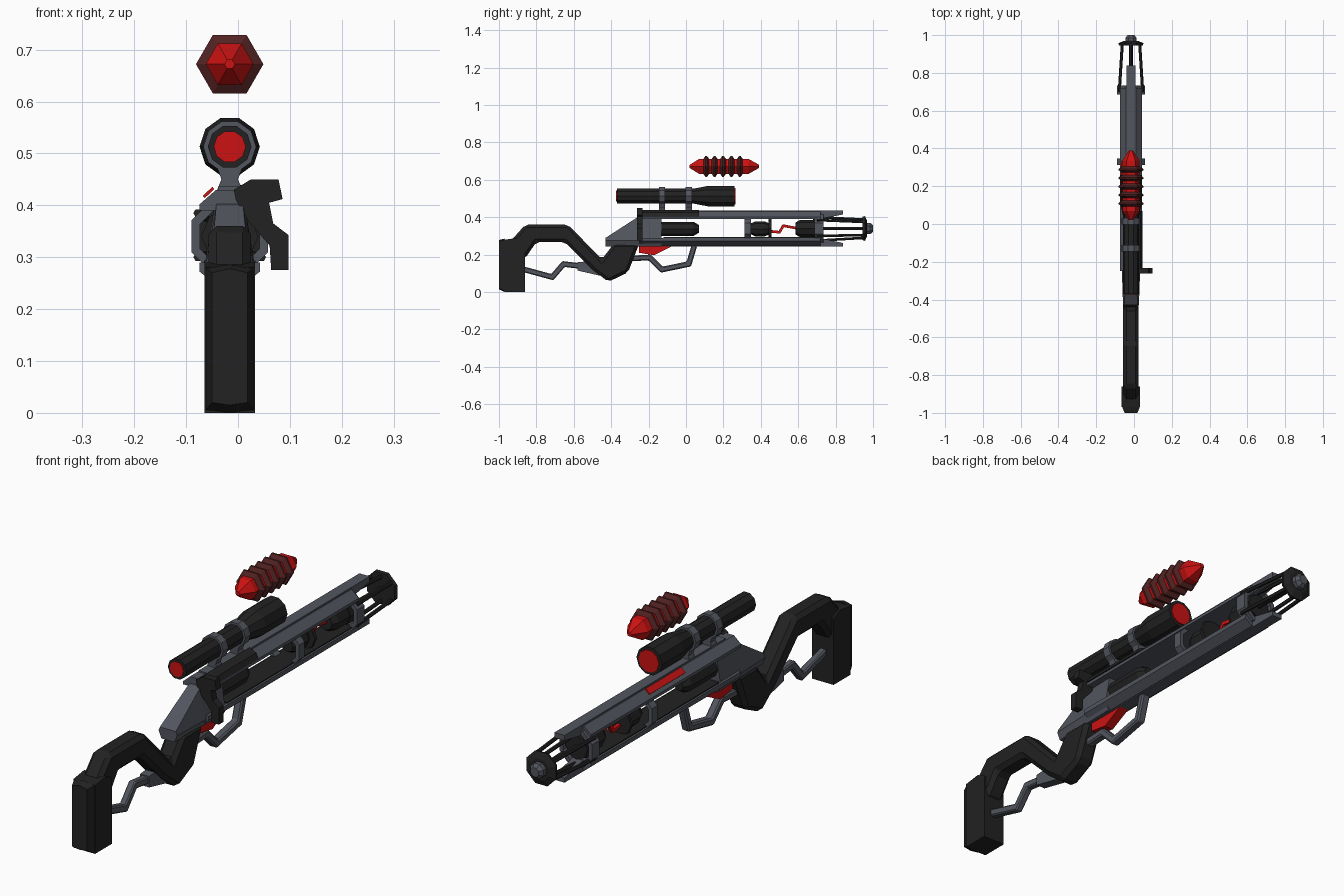
import bpy, bmesh, math
from mathutils import Vector

if "Cube" in bpy.data.objects:
    bpy.data.objects.remove(bpy.data.objects["Cube"])

CX = -0.016  # centre line of the body


def material(name, rgb):
    m = bpy.data.materials.new(name)
    m.diffuse_color = (*rgb, 1)
    m.use_nodes = True
    m.node_tree.nodes["Principled BSDF"].inputs["Base Color"].default_value = m.diffuse_color
    return m


BLACK = material("black", (0.016, 0.016, 0.016))
GREY = material("steel grey", (0.085, 0.092, 0.112))
RED = material("red", (0.60, 0.006, 0.006))
DARK_RED = material("dark red", (0.085, 0.016, 0.016))


def loft(name, sections, mat, closed=False):
    """Skin a list of equal-length 3D loops, capped unless closed on itself."""
    bm = bmesh.new()
    rows = [[bm.verts.new(p) for p in s] for s in sections]
    n = len(rows[0])
    pairs = list(zip(rows, rows[1:])) + ([(rows[-1], rows[0])] if closed else [])
    for a, b in pairs:
        for i in range(n):
            j = (i + 1) % n
            bm.faces.new((a[i], a[j], b[j], b[i]))
    if not closed:
        bm.faces.new(rows[0])
        bm.faces.new(rows[-1][::-1])
    bmesh.ops.recalc_face_normals(bm, faces=bm.faces)
    me = bpy.data.meshes.new(name)
    bm.to_mesh(me)
    bm.free()
    me.materials.append(mat)
    ob = bpy.data.objects.new(name, me)
    bpy.context.collection.objects.link(ob)
    return ob


def turned(name, profile, z, mat, sides=10, x=CX, turn=0.0, closed=False):
    """Turn (y, radius) points around an axis along y."""
    secs = []
    for y, r in profile:
        secs.append([(x + r * math.cos(turn + i * math.tau / sides), y,
                      z + r * math.sin(turn + i * math.tau / sides)) for i in range(sides)])
    return loft(name, secs, mat, closed)


def side_plate(name, outline, half, mat, x=CX, bevel=0):
    """Extrude a (y, z) outline across x."""
    ob = loft(name, [[(x + s * half, y, z) for y, z in outline] for s in (-1, 1)], mat)
    if bevel:
        m = ob.modifiers.new("bevel", "BEVEL")
        m.width, m.segments, m.limit_method = bevel, 1, "ANGLE"
    return ob


def cross_section(name, outline, y0, y1, mat, x=CX):
    """Extrude an (x, z) outline along y."""
    return loft(name, [[(x + a, y, z) for a, z in outline] for y in (y0, y1)], mat)


def bent_bar(name, path, thick, half, mat, bevel=0):
    """Mitred bar following a (y, z) path."""
    pts = [Vector(p) for p in path]
    left, right = [], []
    for i, p in enumerate(pts):
        d0 = (p - pts[i - 1]).normalized() if i else (pts[1] - p).normalized()
        d1 = (pts[i + 1] - p).normalized() if i < len(pts) - 1 else d0
        t = (d0 + d1).normalized()
        n = Vector((-t.y, t.x)) * (thick / 2 / max(t.dot(d0), 0.4))
        left.append(p + n)
        right.append(p - n)
    return side_plate(name, [tuple(v) for v in left + right[::-1]], half, mat, bevel=bevel)


def rod(name, a, b, r, mat):
    a, b = Vector(a), Vector(b)
    ring = [Vector((math.cos(k * math.tau / 6), 0, math.sin(k * math.tau / 6))) * r for k in range(6)]
    return loft(name, [[a + v for v in ring], [b + v for v in ring]], mat)


def mirrored(half):
    return half + [(-a, z) for a, z in reversed(half)]


# Stock: butt, pad and crooked neck
side_plate("butt", [(-0.97, 0), (-0.86, 0), (-0.86, 0.27), (-0.90, 0.29), (-0.97, 0.28)], 0.049, BLACK)
pad = []
for y, h, z0, z1 in ((-0.97, 0.046, 0.006, 0.278), (-1.0, 0.034, 0.02, 0.27)):
    pad.append([(CX + a, y, z) for a, z in ((-h, z0), (0, z0 - 0.005), (h, z0), (h, z1), (0, z1 + 0.008), (-h, z1))])
loft("butt_pad", pad, BLACK)
side_plate("stock", [(-0.94, 0.27), (-0.86, 0.36), (-0.63, 0.36), (-0.45, 0.175), (-0.385, 0.26),
                     (-0.25, 0.26), (-0.31, 0.105), (-0.415, 0.055), (-0.50, 0.12), (-0.65, 0.268),
                     (-0.80, 0.268), (-0.86, 0.18), (-0.92, 0.17)], 0.041, BLACK, bevel=0.016)

# Under-stock lever and trigger guard
bent_bar("stock_lever", [(-0.88, 0.125), (-0.715, 0.08), (-0.655, 0.15), (-0.57, 0.14), (-0.46, 0.12)],
         0.03, 0.015, GREY, 0.005)
side_plate("lever_mount", [(-0.58, 0.16), (-0.51, 0.165), (-0.42, 0.08), (-0.47, 0.09), (-0.58, 0.115)], 0.02, GREY)
bent_bar("trigger_guard", [(-0.29, 0.18), (-0.195, 0.185), (-0.13, 0.12), (0.015, 0.15), (0.045, 0.25)],
         0.03, 0.018, GREY, 0.006)
side_plate("trigger", [(-0.25, 0.25), (-0.065, 0.25), (-0.17, 0.197), (-0.25, 0.21)], 0.02, RED)

# Receiver
receiver = []
for y, zt, wb, wt in ((-0.43, 0.29, 0.042, 0.036), (-0.26, 0.40, 0.048, 0.026), (-0.13, 0.43, 0.05, 0.024)):
    receiver.append([(CX + a, y, z) for a, z in mirrored([(wb * 0.7, 0.245), (wb, 0.275), (wt, zt)])])
loft("receiver", receiver, GREY)

# Upper and lower rails with thin front tongues
cross_section("upper_rail", mirrored([(0.058, 0.39), (0.058, 0.402), (0.026, 0.43)]), -0.25, 0.72, GREY)
cross_section("lower_rail", mirrored([(0.026, 0.247), (0.058, 0.272), (0.058, 0.29)]), -0.25, 0.72, GREY)
cross_section("lower_rail_liner", [(-0.05, 0.29), (0.05, 0.29), (0.05, 0.294), (-0.05, 0.294)], -0.12, 0.7, BLACK)
side_plate("upper_tongue", [(-0.2, 0.425), (-0.2, 0.436), (0.84, 0.436), (0.84, 0.415), (0.72, 0.392)], 0.023, GREY)
side_plate("lower_tongue", [(-0.3, 0.243), (0.84, 0.243), (0.84, 0.262), (0.72, 0.288), (-0.3, 0.26)], 0.023, GREY)
cross_section("status_strip", [(-0.048, 0.414), (-0.030, 0.431), (-0.033, 0.436), (-0.052, 0.418)], 0.1, 0.33, RED)

# Octagonal clamp rings
for name, y, w in (("middle_ring", 0.33, 0.018), ("front_ring", 0.71, 0.024)):
    turned(name, [(y - w, 0.08), (y + w, 0.08), (y + w, 0.062), (y - w, 0.062)],
           0.34, GREY, 8, turn=math.pi / 8, closed=True)

# Inner mechanism
turned("bolt", [(-0.14, 0.038), (0.04, 0.038), (0.07, 0.02)], 0.338, BLACK, 8)
turned("rear_coil", [(0.34, 0.026), (0.37, 0.04), (0.42, 0.04), (0.45, 0.028)], 0.338, BLACK, 8)
turned("coil_plate", [(0.44, 0.055), (0.456, 0.055)], 0.34, BLACK, 8)
bent_bar("energy_wire", [(0.45, 0.325), (0.50, 0.32), (0.52, 0.355), (0.60, 0.34)], 0.014, 0.007, RED)
turned("front_coil", [(0.585, 0.032), (0.61, 0.046), (0.69, 0.046)], 0.34, BLACK, 8)
turned("front_core", [(0.68, 0.05), (0.73, 0.05)], 0.34, BLACK, 8)

# Muzzle cage
for s in (-1, 1):
    for zr, zf in ((0.385, 0.375), (0.30, 0.305)):
        rod("cage_rod", (CX + s * 0.062, 0.70, zr), (CX + s * 0.046, 0.955, zf), 0.008, BLACK)
for zr, zf in ((0.40, 0.388), (0.275, 0.29)):
    rod("cage_rod", (CX, 0.70, zr), (CX, 0.955, zf), 0.008, BLACK)
rod("muzzle_needle", (CX, 0.70, 0.34), (CX, 0.955, 0.34), 0.01, BLACK)
turned("muzzle_disc", [(0.945, 0.068), (0.957, 0.072), (0.968, 0.045)], 0.34, BLACK, 8, turn=math.pi / 8)
turned("muzzle_hub", [(0.96, 0.032), (0.985, 0.032), (1.0, 0.02)], 0.34, GREY, 8, turn=math.pi / 8)

# Scope with lenses and mounts
SZ = 0.513
turned("scope", [(-0.37, 0.042), (0.04, 0.042), (0.12, 0.058), (0.26, 0.058)], SZ, BLACK, 10)
turned("rear_lens", [(-0.374, 0.031), (-0.369, 0.031)], SZ, RED, 10)
turned("front_lens", [(0.259, 0.046), (0.264, 0.046)], SZ, RED, 10)
for y in (-0.128, 0.015):
    turned("scope_ring", [(y - 0.017, 0.051), (y + 0.017, 0.051), (y + 0.017, 0.038), (y - 0.017, 0.038)],
           SZ, GREY, 10, closed=True)
    cross_section("scope_post", mirrored([(0.026, 0.425), (0.016, 0.45), (0.024, 0.472)]), y - 0.017, y + 0.017, GREY)

# Charging handle and its slide
cross_section("charging_handle", [(-0.008, 0.43), (0.025, 0.45), (0.078, 0.45), (0.086, 0.412), (0.06, 0.405),
                                  (0.068, 0.365), (0.097, 0.343), (0.097, 0.275), (0.064, 0.275), (0.061, 0.322),
                                  (0.02, 0.37), (-0.004, 0.41)], -0.262, -0.232, BLACK, x=0)
cross_section("handle_slide", [(0.02, 0.405), (0.06, 0.405), (0.05, 0.425), (0.02, 0.44)], -0.25, 0.07, BLACK)

# Floating power cell with ribs
PZ = 0.672
turned("power_cell", [(0.02, 0.010), (0.07, 0.046), (0.335, 0.046), (0.39, 0.010)], PZ, RED, 6)
for i in range(5):
    y = 0.108 + 0.045 * i
    turned("cell_rib", [(y - 0.016, 0.045), (y - 0.004, 0.065), (y + 0.004, 0.065), (y + 0.016, 0.045)],
           PZ, DARK_RED, 6)
